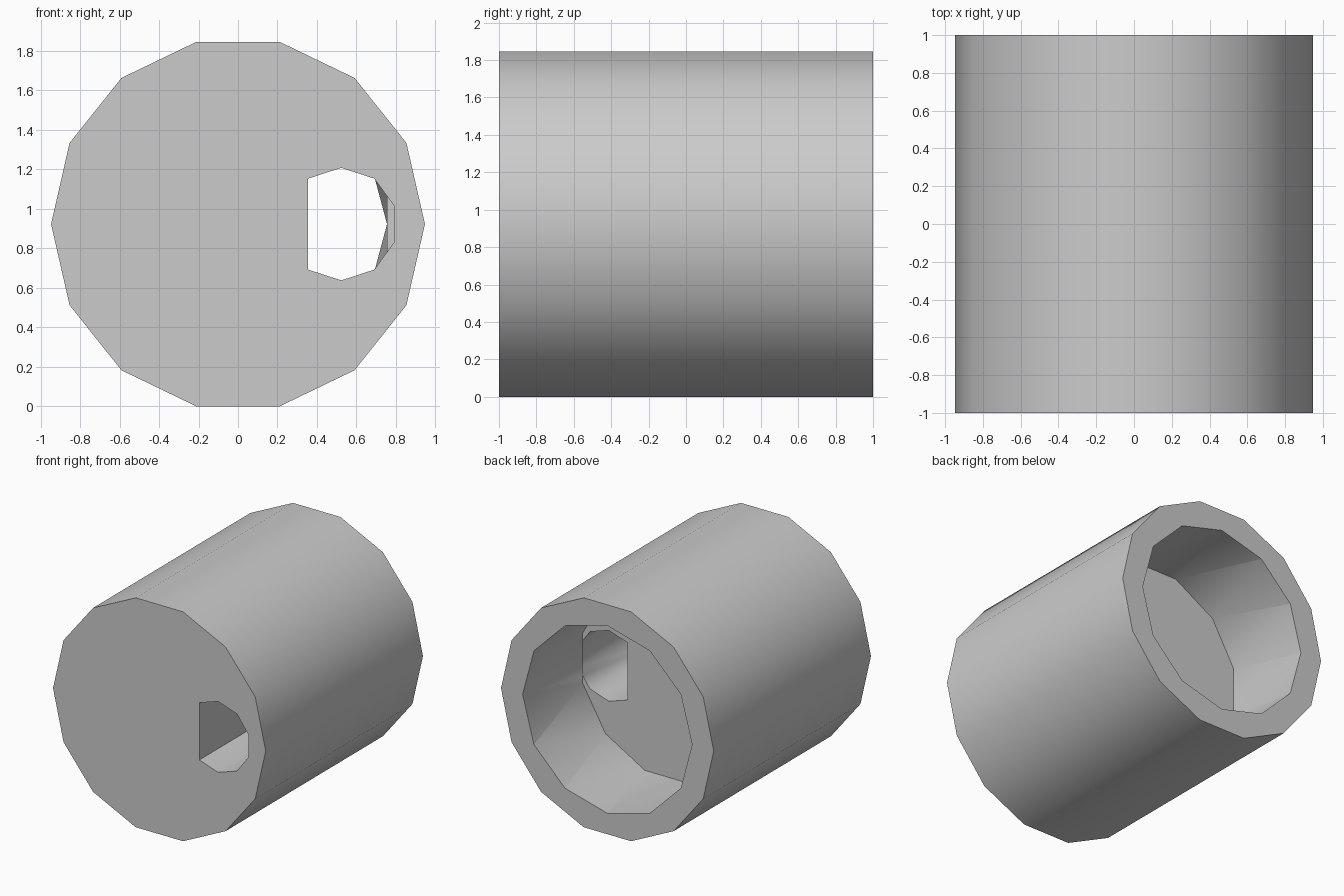
import bpy, bmesh, math

if "Cube" in bpy.data.objects:
    bpy.data.objects.remove(bpy.data.objects["Cube"], do_unlink=True)

CENTRE_Z = 0.923
FLOOR_Y = 0.235


def ring(bm, sides, radius, y, turn=0.0, x=0.0, skip=()):
    """Regular polygon across the y axis; turn is in degrees."""
    verts = []
    for i in range(sides):
        if i in skip:
            continue
        a = math.radians(turn) + math.tau * i / sides
        verts.append(bm.verts.new((x + radius * math.cos(a), y,
                                   CENTRE_Z + radius * math.sin(a))))
    return verts


def bridge(bm, a, b):
    for i in range(len(a)):
        j = (i + 1) % len(a)
        bm.faces.new((a[i], a[j], b[j], b[i]))


def finish(bm, name):
    bmesh.ops.recalc_face_normals(bm, faces=bm.faces[:])
    mesh = bpy.data.meshes.new(name)
    bm.to_mesh(mesh)
    bm.free()
    obj = bpy.data.objects.new(name, mesh)
    bpy.context.collection.objects.link(obj)
    return obj


def prism(name, y0, y1, **shape):
    bm = bmesh.new()
    a, b = ring(bm, y=y0, **shape), ring(bm, y=y1, **shape)
    bridge(bm, a, b)
    bm.faces.new(a)
    bm.faces.new(b)
    return finish(bm, name)


grey = bpy.data.materials.new("light_grey")
grey.use_nodes = True
colour = (0.6, 0.6, 0.6, 1.0)
grey.diffuse_color = colour
grey.node_tree.nodes["Principled BSDF"].inputs["Base Color"].default_value = colour

# Fourteen-sided outer body
body = prism("barrel_body", -1, 1, sides=14, radius=0.947)

# Rear recess: its floor is turned half a step against its rim
bm = bmesh.new()
floor = ring(bm, 12, 0.782, FLOOR_Y, turn=15)
rim = ring(bm, 12, 0.755, 1.0005)
outside = ring(bm, 12, 0.755, 1.1)
for i in range(12):
    j = (i + 1) % 12
    bm.faces.new((rim[i], rim[j], floor[i]))
    bm.faces.new((floor[i], rim[j], floor[j]))
bridge(bm, rim, outside)
bm.faces.new(floor)
bm.faces.new(outside)
recess = finish(bm, "recess_cutter")

# Off-centre front hole: a decagon with one side cut straight
hole = prism("hole_cutter", -1.1, FLOOR_Y + 0.003, sides=10, radius=0.285,
             turn=18, x=0.523, skip=(4, 5))

# Cut both openings
bpy.ops.object.select_all(action="DESELECT")
bpy.context.view_layer.objects.active = body
body.select_set(True)
for cutter in (recess, hole):
    cutter.hide_render = True
    mod = body.modifiers.new("cut", "BOOLEAN")
    mod.operation = "DIFFERENCE"
    mod.solver = "EXACT"
    mod.object = cutter
    bpy.ops.object.modifier_apply(modifier=mod.name)
    bpy.data.objects.remove(cutter, do_unlink=True)

body.data.materials.clear()
body.data.materials.append(grey)
bpy.ops.object.shade_smooth_by_angle(angle=math.radians(40))
